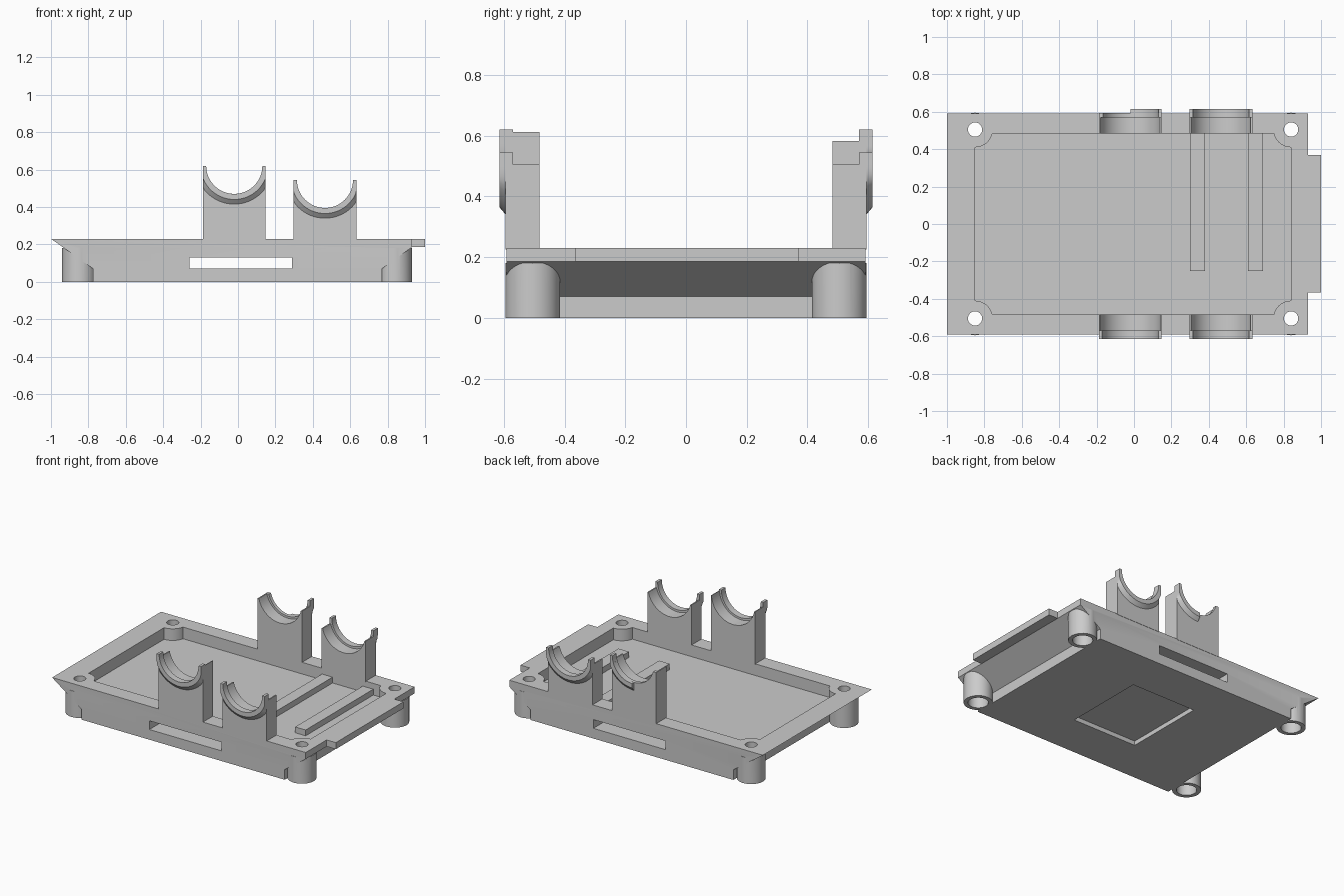
import bpy, bmesh, math

cube = bpy.data.objects.get("Cube")
if cube:
    bpy.data.objects.remove(cube, do_unlink=True)

grey = bpy.data.materials.new("light_grey_plastic")
grey.use_nodes = True
grey.diffuse_color = (0.6, 0.6, 0.6, 1)
grey.node_tree.nodes["Principled BSDF"].inputs["Base Color"].default_value = (0.6, 0.6, 0.6, 1)


def finish(name, bm):
    bmesh.ops.recalc_face_normals(bm, faces=bm.faces)
    mesh = bpy.data.meshes.new(name)
    bm.to_mesh(mesh)
    bm.free()
    mesh.materials.append(grey)
    ob = bpy.data.objects.new(name, mesh)
    bpy.context.collection.objects.link(ob)
    return ob


def loft(name, ring_a, ring_b):
    """Solid between two matching outlines."""
    bm = bmesh.new()
    a = [bm.verts.new(p) for p in ring_a]
    b = [bm.verts.new(p) for p in ring_b]
    bm.faces.new(a)
    bm.faces.new(b)
    for i in range(len(a)):
        j = (i + 1) % len(a)
        bm.faces.new((a[i], a[j], b[j], b[i]))
    return finish(name, bm)


def along_y(name, outline, y0, y1, outline_b=None):
    return loft(name, [(x, y0, z) for x, z in outline],
                [(x, y1, z) for x, z in outline_b or outline])


def along_z(name, outline, z0, z1):
    return loft(name, [(x, y, z0) for x, y in outline], [(x, y, z1) for x, y in outline])


def box(name, x0, x1, y0, y1, z0, z1):
    return along_z(name, [(x0, y0), (x1, y0), (x1, y1), (x0, y1)], z0, z1)


def arc(cx, cy, r, a0, a1, n):
    steps = [a0 + (a1 - a0) * i / n for i in range(n + 1)]
    return [(cx + r * math.cos(a), cy + r * math.sin(a)) for a in steps]


def cylinder(name, x, y, r, z0, z1):
    return along_z(name, arc(x, y, r, 0, math.tau, 48)[:-1], z0, z1)


def combine(target, tool, operation):
    tool.hide_render = True
    mod = target.modifiers.new(operation.lower(), "BOOLEAN")
    mod.operation, mod.object, mod.solver = operation, tool, "EXACT"
    bpy.context.view_layer.objects.active = target
    bpy.ops.object.modifier_apply(modifier=mod.name)
    bpy.data.objects.remove(tool, do_unlink=True)


def smooth(ob):
    bpy.ops.object.select_all(action="DESELECT")
    ob.select_set(True)
    bpy.context.view_layer.objects.active = ob
    bpy.ops.object.shade_smooth_by_angle(angle=math.radians(25))


# Tray body with sloping ends
TOP, FLOOR, SIDE = 0.23, 0.15, 0.592
PX0, PX1, PY = -0.85, 0.84, 0.505
tray = along_y("tray", [(-1, TOP), (-0.775, 0.07), (-0.775, 0), (0.77, 0),
                        (0.77, 0.07), (0.93, 0.185), (0.93, TOP)], -SIDE, SIDE)

# End tab and corner posts
combine(tray, box("end_tab", 0.9, 1, -0.365, 0.37, 0.185, TOP), "UNION")
corners = [(x, y) for x in (PX0, PX1) for y in (-PY, PY)]
for x, y in corners:
    combine(tray, cylinder("post", x, y, 0.09, 0, 0.18), "UNION")

# Pocket leaving a round pillar at each corner
q = math.pi / 2
dx = math.sqrt(0.095 ** 2 - 0.02 ** 2)
tilt = math.asin(0.02 / 0.095)
pocket = []
for x, y, start in ((PX0, -PY, q), (PX1, -PY, 2 * q), (PX1, PY, 3 * q), (PX0, PY, 4 * q)):
    lo, hi = (start, start - q + tilt) if start in (q, 3 * q) else (start - tilt, start - q)
    pocket += arc(x, y, 0.095, lo, hi, 10)
combine(tray, along_z("pocket_cutter", pocket, FLOOR, 0.4), "DIFFERENCE")

# Through slot, underside recess, screw holes
combine(tray, box("slot_cutter", -0.26, 0.29, -1, 1, 0.07, 0.13), "DIFFERENCE")
combine(tray, box("recess_cutter", -0.245, 0.245, -0.285, 0.285, -0.1, 0.03), "DIFFERENCE")
for x, y in corners:
    combine(tray, cylinder("bore_cutter", x, y, 0.063, -0.1, 0.14), "DIFFERENCE")
    combine(tray, cylinder("hole_cutter", x, y, 0.038, -0.1, 0.4), "DIFFERENCE")
smooth(tray)

# Rails on the pocket floor
for name, x in (("left_rail", 0.65), ("right_rail", 0.34)):
    box(name, x - 0.04, x + 0.04, -0.25, 0.488, FLOOR - 0.005, FLOOR + 0.04)

# Cradles: column with seat, lip and chamfered collar
W = 0.168


def saddle(cx, c, bore, left_top, right_top):
    """Column outline with a round notch; the two arms may differ in height."""
    a_left = math.pi - math.asin((left_top - c) / bore)
    a_right = math.tau + math.asin((right_top - c) / bore)
    return [(cx - W, TOP - 0.005), (cx + W, TOP - 0.005), (cx + W, right_top)] \
        + arc(cx, c, bore, a_right, a_left, 32) + [(cx - W, left_top)]


def crescent(cx, c, radius, start):
    """Ring segment clipped to the width of the column."""
    n = 32
    outer = []
    for i in range(n + 1):
        a = start + (math.tau - start) * i / n
        r = min(radius, W / max(abs(math.cos(a)), 0.001))
        outer.append((cx + r * math.cos(a), c + r * math.sin(a)))
    return outer + arc(cx, c, 0.15, math.tau, start, n)


def cradle(name, cx, c, side, left_top, right_top, half=False):
    seat = saddle(cx, c, W - 0.004, left_top, right_top)
    smooth(along_y(name + "_seat", seat, side * 0.483, side * 0.57))
    lip = saddle(cx, c, 0.15, left_top if half else c, c)
    smooth(along_y(name + "_lip", lip, side * 0.57, side * 0.594))
    start = 1.5 * math.pi if half else math.pi
    smooth(along_y(name + "_collar", crescent(cx, c, 0.205, start), side * 0.594,
                   side * 0.615, crescent(cx, c, 0.18, start)))


cradle("front_tall_cradle", -0.02, 0.62, -1, 0.588, 0.612)
cradle("back_tall_cradle", -0.02, 0.62, 1, 0.582, 0.582, half=True)
cradle("front_short_cradle", 0.465, 0.545, -1, 0.505, 0.505)
cradle("back_short_cradle", 0.465, 0.545, 1, 0.505, 0.505)
